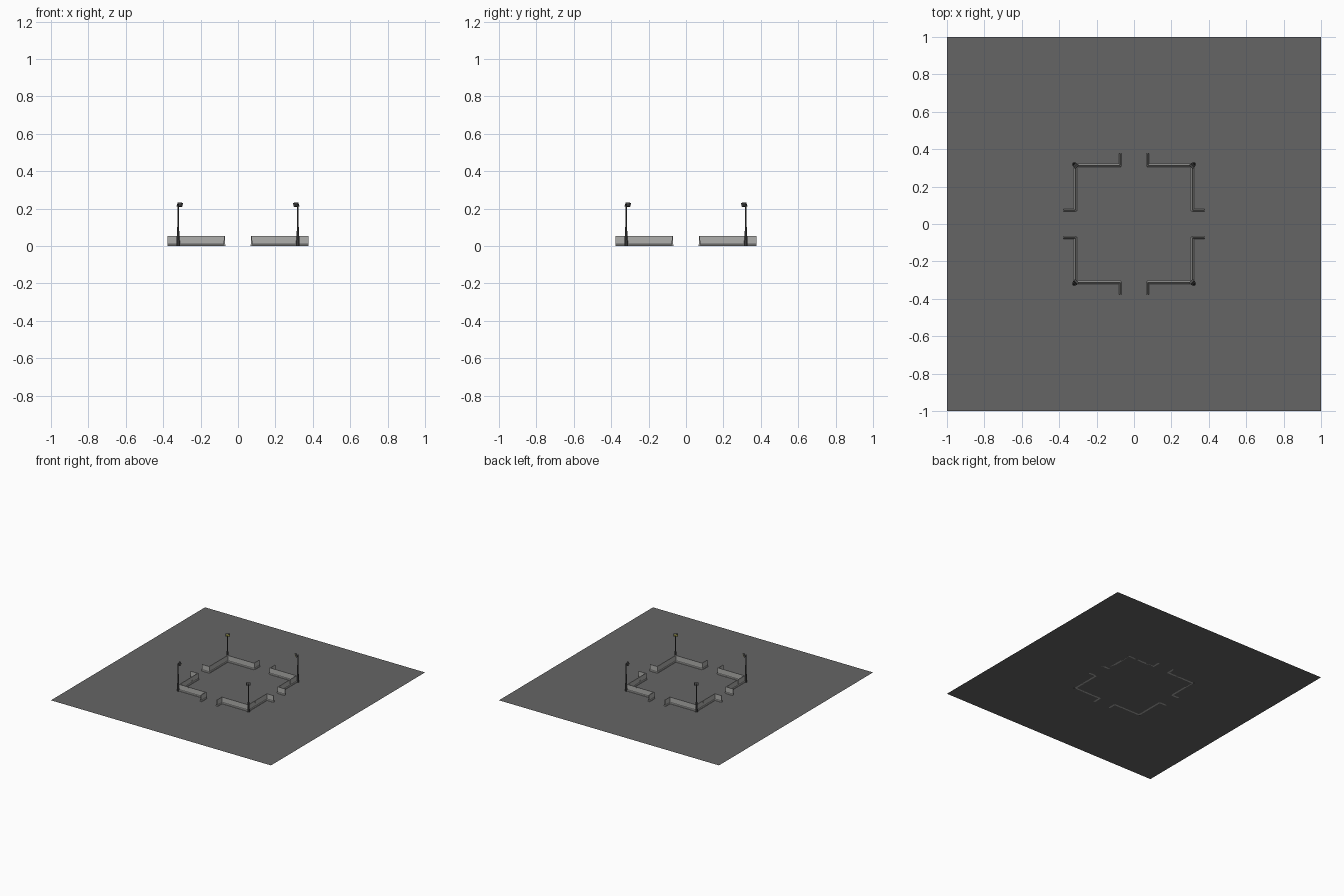
import bpy, bmesh, math
from mathutils import Matrix, Vector

if "Cube" in bpy.data.objects:
    bpy.data.objects.remove(bpy.data.objects["Cube"])


def material(name, rgb):
    m = bpy.data.materials.new(name)
    m.diffuse_color = (*rgb, 1)
    m.use_nodes = True
    m.node_tree.nodes["Principled BSDF"].inputs["Base Color"].default_value = m.diffuse_color
    return m


ASPHALT = material("asphalt", (0.13, 0.13, 0.13))
CONCRETE = material("concrete", (0.42, 0.42, 0.41))
DARK = material("dark_metal", (0.07, 0.07, 0.07))
LAMP = material("lamp_glass", (0.85, 0.8, 0.15))


def finish(bm, name, mat, mirror=True):
    bmesh.ops.recalc_face_normals(bm, faces=bm.faces)
    me = bpy.data.meshes.new(name)
    bm.to_mesh(me)
    bm.free()
    me.materials.append(mat)
    ob = bpy.data.objects.new(name, me)
    bpy.context.collection.objects.link(ob)
    if mirror:  # repeat the corner in all four quadrants
        mod = ob.modifiers.new("quadrants", 'MIRROR')
        mod.use_axis = (True, True, False)
        mod.use_mirror_merge = False
    return ob


def barrier(name, start, end, gap=0.001):
    """T-wall panel: inverted-T profile extruded along a straight line."""
    half = [(0.0075, 0), (0.0075, 0.006), (0.0035, 0.011), (0.0028, 0.053)]
    profile = half + [(-u, z) for u, z in reversed(half)]
    a, b = Vector(start), Vector(end)
    d = (b - a).normalized()
    n = Vector((-d.y, d.x))
    a, b = a + d * gap / 2, b - d * gap / 2
    bm = bmesh.new()
    rings = [[bm.verts.new((*(p + n * u), z)) for u, z in profile] for p in (a, b)]
    count = len(profile)
    for i in range(count):
        j = (i + 1) % count
        bm.faces.new((rings[0][i], rings[0][j], rings[1][j], rings[1][i]))
    for r in rings:
        bm.faces.new(r)
    finish(bm, name, CONCRETE)


# Ground slab surface
bm = bmesh.new()
bmesh.ops.create_grid(bm, x_segments=1, y_segments=1, size=1)
finish(bm, "ground_surface", ASPHALT, mirror=False)

# Barrier walls: three panels per side and an outward stub at each entrance
W, E = 0.313, 0.073
edges = [E - 0.003, 0.152, 0.227, W + 0.004]
for k in range(3):
    barrier(f"wall_panel_x_{k}", (edges[k], W), (edges[k + 1], W))
    barrier(f"wall_panel_y_{k}", (W, edges[k]), (W, edges[k + 1]))
barrier("entrance_stub_x", (W - 0.002, E), (0.378, E))
barrier("entrance_stub_y", (E, W - 0.002), (E, 0.378))

# Lamp posts standing at the corners
P = 0.32
for name, r1, r2, z0, z1 in (("lamp_base", 0.010, 0.006, 0, 0.08),
                             ("lamp_pole", 0.005, 0.004, 0.07, 0.225)):
    bm = bmesh.new()
    bmesh.ops.create_cone(bm, cap_ends=True, segments=8, radius1=r1, radius2=r2,
                          depth=z1 - z0,
                          matrix=Matrix.Translation((P, P, (z0 + z1) / 2)))
    finish(bm, name, DARK)

# Floodlight heads tilted down towards the middle
aim = (Matrix.Translation((P - 0.009, P - 0.009, 0.221))
       @ Matrix.Rotation(math.radians(225), 4, 'Z')
       @ Matrix.Rotation(math.radians(20), 4, 'Y'))
for name, size, x, mat in (("lamp_head", (0.012, 0.030, 0.022), 0, DARK),
                           ("lamp_lens", (0.002, 0.026, 0.018), 0.0066, LAMP)):
    bm = bmesh.new()
    bmesh.ops.create_cube(bm, size=1, matrix=aim @ Matrix.Translation((x, 0, 0))
                          @ Matrix.Diagonal((*size, 1)))
    finish(bm, name, mat)
